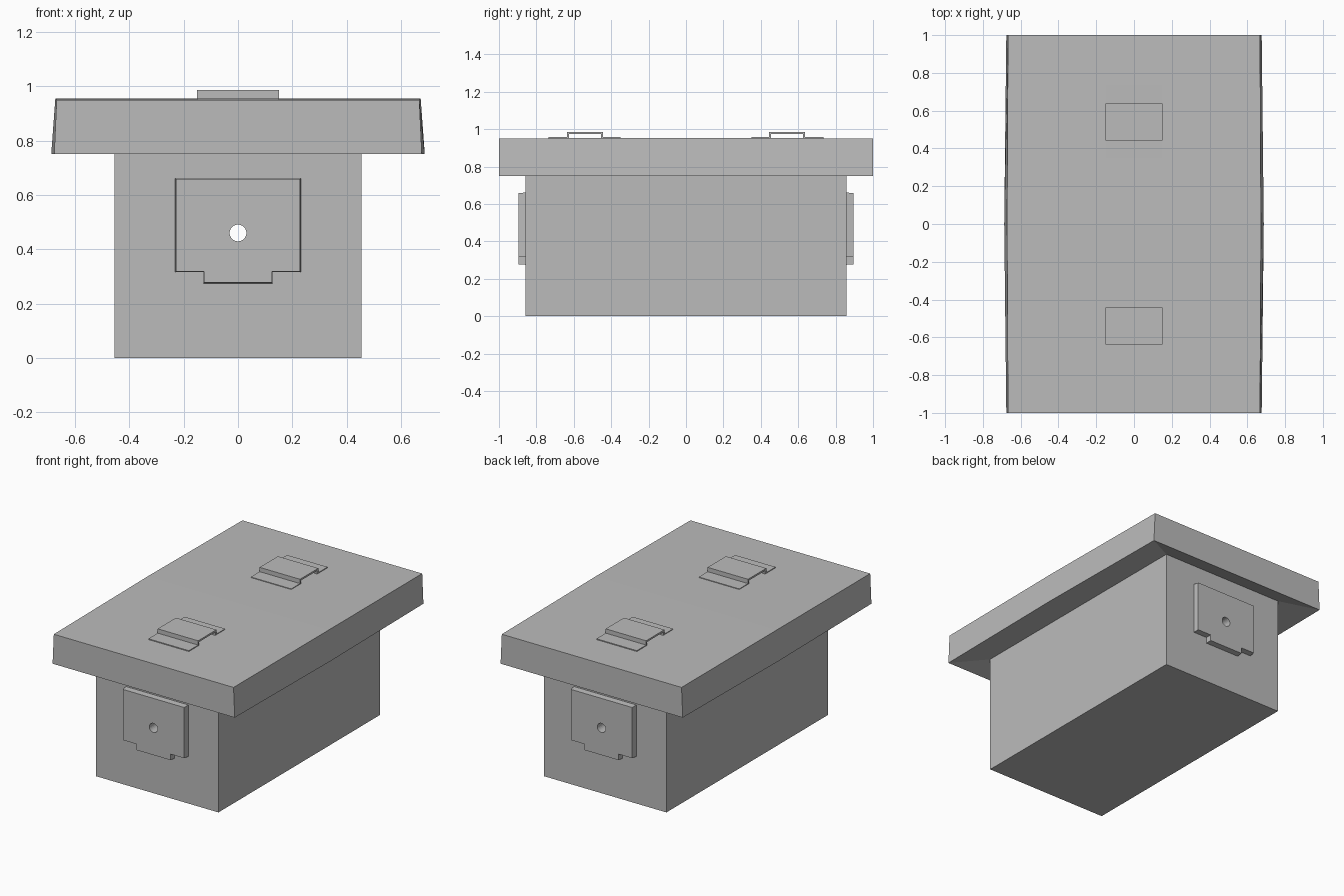
import bpy
import bmesh
from math import pi

if "Cube" in bpy.data.objects:
    bpy.data.objects.remove(bpy.data.objects["Cube"], do_unlink=True)

grey = bpy.data.materials.new("plain grey")
grey.use_nodes = True
grey.diffuse_color = (0.5, 0.5, 0.5, 1)
grey.node_tree.nodes["Principled BSDF"].inputs["Base Color"].default_value = (0.5, 0.5, 0.5, 1)


def loft(name, loops, split_caps=False):
    """Join matching loops of points with side faces and cap both ends."""
    bm = bmesh.new()
    rings = [[bm.verts.new(p) for p in loop] for loop in loops]
    n = len(rings[0])
    for a, b in zip(rings, rings[1:]):
        for i in range(n):
            j = (i + 1) % n
            bm.faces.new((a[i], a[j], b[j], b[i]))
    for ring in (rings[0], rings[-1]):
        if split_caps:
            half = n // 2
            bm.faces.new(ring[:half + 1])
            bm.faces.new(ring[half:] + ring[:1])
        else:
            bm.faces.new(ring)
    bmesh.ops.recalc_face_normals(bm, faces=bm.faces)
    mesh = bpy.data.meshes.new(name)
    bm.to_mesh(mesh)
    bm.free()
    mesh.materials.append(grey)
    obj = bpy.data.objects.new(name, mesh)
    bpy.context.collection.objects.link(obj)
    return obj


def lid_loop(end_x, mid_x, y, z, mid_z):
    """Six points: four corners and a point halfway along each long side."""
    return [(mid_x, 0, mid_z), (end_x, y, z), (-end_x, y, z),
            (-mid_x, 0, mid_z), (-end_x, -y, z), (end_x, -y, z)]


# Box body
BX, BY = 0.455, 0.857
rect = [(-BX, -BY), (BX, -BY), (BX, BY), (-BX, BY)]
body = loft("box_body", [[(x, y, z) for x, y in rect] for z in (0, 0.81)])

# Overhanging lid with tapered sides and an underside sloping up to the body
loft("lid", [
    lid_loop(0.667, 0.672, 1.0, 0.95, 0.954),
    lid_loop(0.676, 0.687, 1.0, 0.75, 0.75),
    lid_loop(BX, BX, BY, 0.795, 0.795),
], split_caps=True)

# Notched end plates and hat-shaped lid brackets, mirrored front to back
half_plate = [(0.232, 0.662), (0.232, 0.315), (0.128, 0.315), (0.128, 0.274)]
plate = half_plate + [(-x, z) for x, z in reversed(half_plate)]
hat = [(0.35, 0.957), (0.443, 0.957), (0.443, 0.986), (0.637, 0.986), (0.637, 0.957), (0.735, 0.957),
       (0.735, 0.945), (0.625, 0.945), (0.625, 0.974), (0.455, 0.974), (0.455, 0.945), (0.35, 0.945)]
drilled = [body]
for side, s in (("front", -1), ("back", 1)):
    inner = [(x, s * (BY - 0.01), z) for x, z in plate]
    outer = [(x * 0.98, s * 0.896, 0.468 + (z - 0.468) * 0.98) for x, z in plate]
    drilled.append(loft(side + "_plate", [inner, outer]))
    loft(side + "_bracket", [[(x, s * y, z) for y, z in hat] for x in (-0.15, 0.15)])

# Round hole running through both plates and the body
bpy.ops.mesh.primitive_cylinder_add(vertices=24, radius=0.031, depth=3,
                                    location=(0, 0, 0.46), rotation=(pi / 2, 0, 0))
cutter = bpy.context.object
cutter.name = "hole_cutter"
cutter.hide_render = True
cutter.data.materials.append(grey)
for obj in drilled:
    cut = obj.modifiers.new("hole", "BOOLEAN")
    cut.operation = "DIFFERENCE"
    cut.object = cutter
    bpy.context.view_layer.objects.active = obj
    bpy.ops.object.modifier_apply(modifier=cut.name)
bpy.data.objects.remove(cutter, do_unlink=True)
